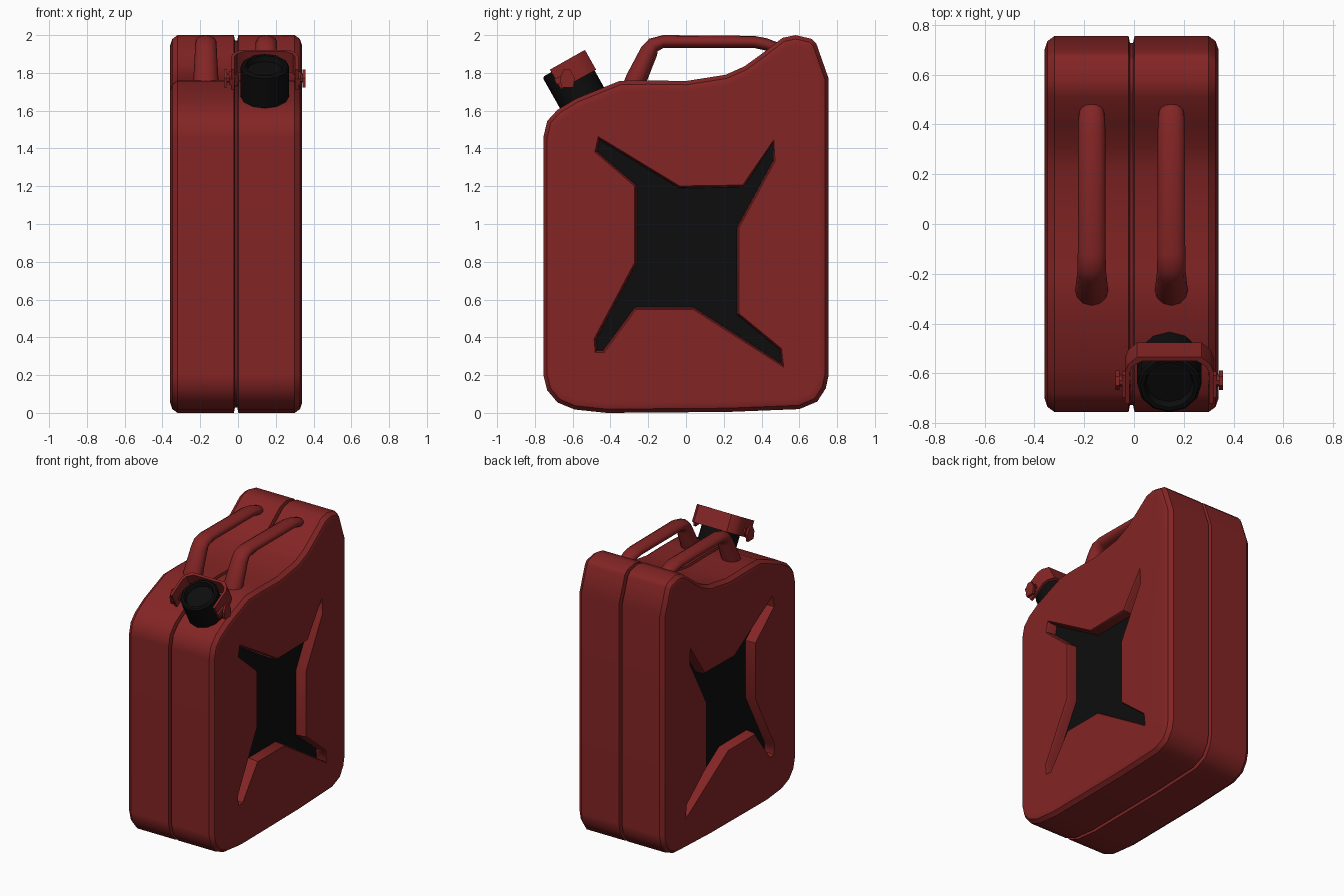
import bpy, bmesh, math
from mathutils import Matrix, Vector

if "Cube" in bpy.data.objects:
    bpy.data.objects.remove(bpy.data.objects["Cube"])


def material(name, rgb):
    m = bpy.data.materials.new(name)
    m.diffuse_color = (*rgb, 1)
    m.use_nodes = True
    m.node_tree.nodes["Principled BSDF"].inputs["Base Color"].default_value = m.diffuse_color
    return m


RED = material("dark_red_paint", (0.23, 0.018, 0.018))
BLACK = material("black_rubber", (0.004, 0.004, 0.004))
CX = -0.01                                     # centre plane of the body


def inset(points, d):
    """Offset a closed 2D outline inwards by d with mitred corners."""
    pts = [Vector(p) for p in points]
    n = len(pts)
    area = sum(pts[i - 1].x * pts[i].y - pts[i].x * pts[i - 1].y for i in range(n))
    s = 1 if area > 0 else -1
    out = []
    for i in range(n):
        e1 = (pts[i] - pts[i - 1]).normalized()
        e2 = (pts[(i + 1) % n] - pts[i]).normalized()
        n1, n2 = Vector((-e1.y, e1.x)) * s, Vector((-e2.y, e2.x)) * s
        out.append(pts[i] + (n1 + n2) * (d / max(0.4, 1 + n1.dot(n2))))
    return out


def skin(name, rings, mat, angle=35):
    """Skin a list of equal rings of 3D points and close both ends."""
    bm = bmesh.new()
    vs = [[bm.verts.new(p) for p in r] for r in rings]
    n = len(vs[0])
    for a, b in zip(vs, vs[1:]):
        for i in range(n):
            j = (i + 1) % n
            bm.faces.new((a[i], a[j], b[j], b[i]))
    bm.faces.new(vs[0])
    bm.faces.new(vs[-1])
    bmesh.ops.recalc_face_normals(bm, faces=bm.faces)
    me = bpy.data.meshes.new(name)
    bm.to_mesh(me)
    bm.free()
    ob = bpy.data.objects.new(name, me)
    bpy.context.collection.objects.link(ob)
    if mat:
        me.materials.append(mat)
    smooth(ob, angle)
    return ob


def smooth(ob, angle):
    bpy.ops.object.select_all(action='DESELECT')
    ob.select_set(True)
    bpy.context.view_layer.objects.active = ob
    bpy.ops.object.shade_smooth_by_angle(angle=math.radians(angle))


def loft(name, outline, sections, M, mat, angle=35):
    """Sections are (position along local z, inset of the outline)."""
    rings = [[M @ Vector((p.x, p.y, t)) for p in inset(outline, d)] for t, d in sections]
    return skin(name, rings, mat, angle)


# side-view frame: outline is (y, z), extruded along x
SIDE = Matrix(((0, 0, 1, CX), (1, 0, 0, 0), (0, 1, 0, 0), (0, 0, 0, 1)))

# body shell: side outline with rounded rims and a groove round the middle
outline = [(-0.755, 0.2), (-0.735, 0.12), (-0.68, 0.055), (-0.59, 0.018), (-0.42, 0.0),
           (0.22, 0.005), (0.6, 0.02), (0.695, 0.06), (0.74, 0.13), (0.755, 0.2),
           (0.755, 1.77), (0.69, 1.955), (0.665, 1.98), (0.58, 2.0), (0.51, 1.985),
           (0.4, 1.9), (0.31, 1.835), (0.21, 1.79), (0.0, 1.757), (-0.2, 1.76),
           (-0.35, 1.758), (-0.58, 1.665), (-0.68, 1.605), (-0.735, 1.545), (-0.755, 1.46)]
half = [(0.35, 0.055), (0.338, 0.02), (0.31, 0), (0.012, 0), (0.006, 0.028)]
body = loft("can_body", outline, half + [(-t, d) for t, d in reversed(half)], SIDE, RED)
body.data.materials.append(BLACK)

# star-shaped recess in both sides
star = [(-0.47, 0.33), (-0.44, 0.33), (-0.27, 0.56), (0.04, 0.56), (0.505, 0.262),
        (0.495, 0.335), (0.27, 0.52), (0.27, 0.985), (0.46, 1.335), (0.46, 1.43),
        (0.307, 1.195), (-0.037, 1.19), (-0.457, 1.445), (-0.47, 1.385), (-0.26, 1.205),
        (-0.26, 0.795), (-0.475, 0.39)]
for s in (1, -1):
    cutter = loft("recess_cutter", star,
                  [(0.28 * s, 0), (0.34 * s, -0.004), (0.352 * s, -0.013), (0.45 * s, -0.013)], SIDE, None)
    cutter.hide_render = True
    mod = body.modifiers.new("recess", 'BOOLEAN')
    mod.operation, mod.solver, mod.object = 'DIFFERENCE', 'EXACT', cutter
    bpy.context.view_layer.objects.active = body
    bpy.ops.object.modifier_apply(modifier=mod.name)
    bpy.data.objects.remove(cutter)
for p in body.data.polygons:                   # recess floors are black
    floor = abs(p.normal.x) > 0.9 and 0.2 < abs(p.center.x - CX) < 0.3
    p.material_index = 1 if floor else 0
smooth(body, 35)
body.modifiers.new("even_shading", 'WEIGHTED_NORMAL').keep_sharp = True

# two carrying handles: flattened tubes, (y, z, half width, half thickness)
path = [(-0.28, 1.72, 0.068, 0.058), (-0.262, 1.77, 0.066, 0.056), (-0.195, 1.915, 0.058, 0.047),
        (-0.172, 1.948, 0.057, 0.04), (-0.12, 1.966, 0.056, 0.034), (0.36, 1.964, 0.055, 0.032),
        (0.42, 1.952, 0.054, 0.032), (0.47, 1.935, 0.047, 0.03), (0.52, 1.9, 0.035, 0.025)]
for label, x in (("left", -0.17), ("right", 0.15)):
    rings = []
    for i, (y, z, rx, rn) in enumerate(path):
        a, b = path[max(i - 1, 0)], path[min(i + 1, len(path) - 1)]
        d = Vector((0, b[0] - a[0], b[1] - a[1])).normalized()
        up = Vector((0, -d.z, d.y))
        rings.append([Vector((x, y, z)) + Vector((rx * math.cos(k * math.pi / 6), 0, 0))
                      + up * (rn * math.sin(k * math.pi / 6)) for k in range(12)])
    skin(label + "_handle", rings, RED, 50)

# tilted spout with an open mouth
MOUTH = Matrix.Translation((0.142, -0.648, 1.841)) @ Matrix.Rotation(math.radians(29.4), 4, 'X')
circle = [(0.129 * math.cos(k * math.pi / 6), 0.129 * math.sin(k * math.pi / 6)) for k in range(12)]
loft("spout", circle, [(-0.32, 0), (-0.01, 0), (0, 0.01), (0, 0.025), (-0.03, 0.035)], MOUTH, BLACK)

# U-shaped clamp round the back of the spout
right = [(0.178, -0.075), (0.178, 0.07), (0.165, 0.105), (0.13, 0.138)]
inner = [(0.108, 0.121), (0.148, 0.095), (0.16, 0.065), (0.16, -0.075)]
clamp = (right + [(-x, p) for x, p in reversed(right)]
         + [(-x, p) for x, p in reversed(inner)] + inner)
loft("spout_clamp", clamp, [(-0.105, 0), (0.015, 0)], MOUTH, RED)

# hinge pins, end plates and small levers on both sides of the clamp
ACROSS = Matrix(((0, 0, 1, 0.142), (1, 0, 0, -0.628), (0, 1, 0, 1.772), (0, 0, 0, 1)))
pin = [(0.024 * math.cos(k * math.pi / 4), 0.024 * math.sin(k * math.pi / 4)) for k in range(8)]
plate = [(-0.03, -0.05), (0.03, -0.05), (0.04, 0.0), (0.015, 0.045), (-0.02, 0.045), (-0.04, 0.0)]
lever = [(-0.07, -0.005), (-0.055, -0.035), (0.035, 0.005), (0.02, 0.035)]
for label, s in (("left", -1), ("right", 1)):
    loft(label + "_hinge_pin", pin, [(0.155 * s, 0), (0.21 * s, 0)], ACROSS, RED)
    loft(label + "_hinge_plate", plate, [(0.2 * s, 0), (0.216 * s, 0)], ACROSS, RED)
    loft(label + "_hinge_lever", lever, [(0.17 * s, 0), (0.19 * s, 0)], ACROSS, RED)
